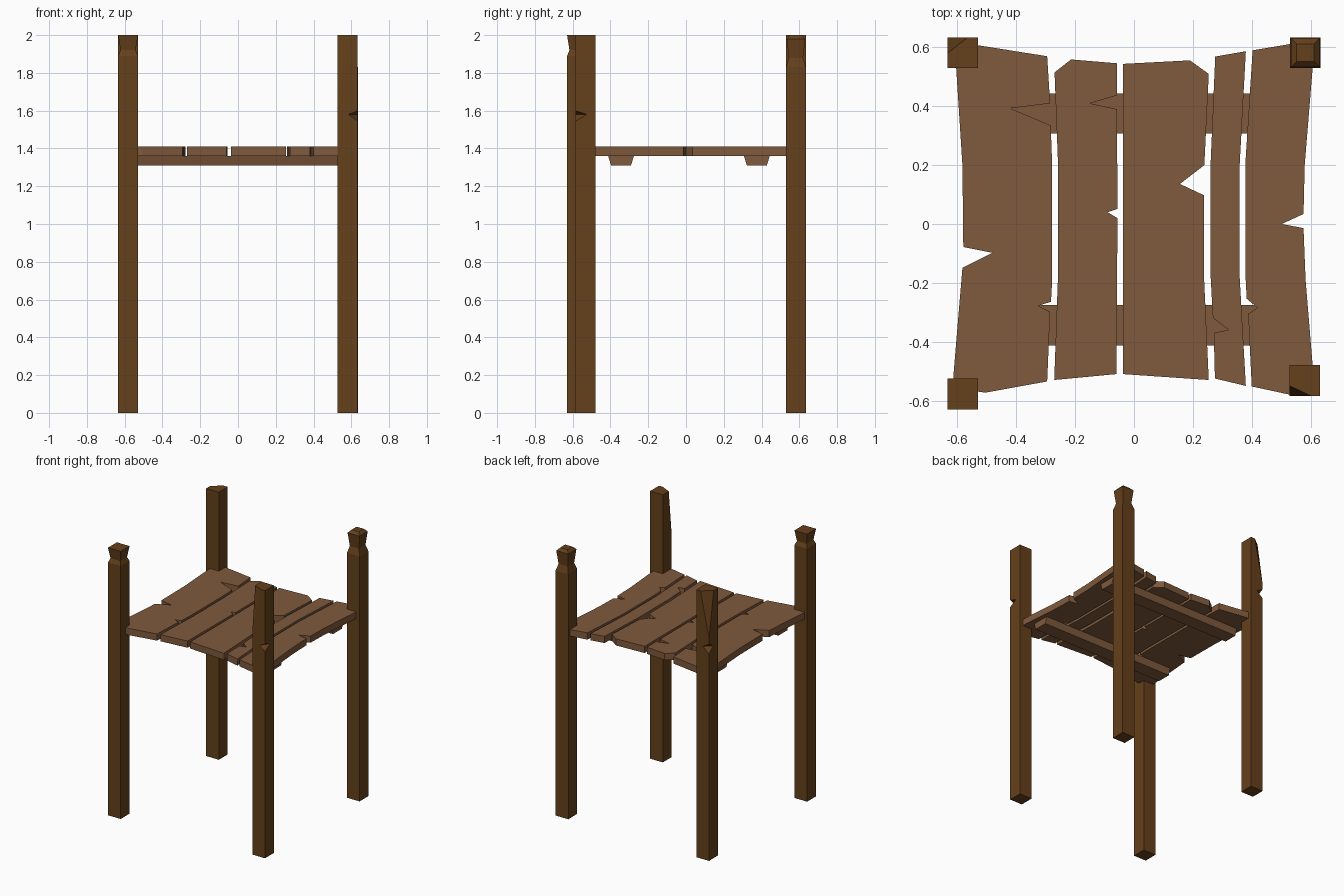
import bpy, bmesh
from mathutils import Vector

if "Cube" in bpy.data.objects:
    bpy.data.objects.remove(bpy.data.objects["Cube"])


def material(name, color):
    m = bpy.data.materials.new(name)
    m.diffuse_color = (*color, 1)
    m.use_nodes = True
    m.node_tree.nodes["Principled BSDF"].inputs["Base Color"].default_value = m.diffuse_color
    return m


dark_wood = material("dark_wood", (0.13, 0.051, 0.011))
light_wood = material("light_wood", (0.215, 0.102, 0.045))


def finish(name, bm, mat):
    bmesh.ops.recalc_face_normals(bm, faces=bm.faces)
    me = bpy.data.meshes.new(name)
    bm.to_mesh(me)
    bm.free()
    me.materials.append(mat)
    bpy.context.collection.objects.link(bpy.data.objects.new(name, me))


def loft(name, rings, mat):
    """Skin equal-length point rings and cap both ends."""
    bm = bmesh.new()
    vs = [[bm.verts.new(p) for p in ring] for ring in rings]
    n = len(vs[0])
    for a, b in zip(vs, vs[1:]):
        for i in range(n):
            j = (i + 1) % n
            bm.faces.new((a[i], a[j], b[j], b[i]))
    bm.faces.new(vs[0][::-1])
    bm.faces.new(vs[-1])
    bmesh.ops.remove_doubles(bm, verts=bm.verts, dist=1e-4)
    bmesh.ops.dissolve_limit(bm, angle_limit=0.005, verts=bm.verts, edges=bm.edges)
    finish(name, bm, mat)


def post(name, cx, cy, levels):
    """levels: (z, half width, {corner: cut lengths along its two sides})."""
    rings = []
    for z, h, cuts in levels:
        c = [Vector((cx + sx * h, cy + sy * h, z))
             for sx, sy in ((-1, -1), (1, -1), (1, 1), (-1, 1))]
        ring = []
        for i in range(4):
            a, b = cuts.get(i, (0, 0))
            ring.append(c[i] + (c[i - 1] - c[i]).normalized() * a)
            ring.append(c[i] + (c[(i + 1) % 4] - c[i]).normalized() * b)
        rings.append(ring)
    loft(name, rings, dark_wood)


# Corner posts: two with carved necks, two with split tops and a corner nick
H = 0.0525
post("front_left_post", -0.582, -0.577,
     [(0, H, {}), (1.89, H, {}), (1.92, 0.04, {}), (2, H, {})])
post("back_right_post", 0.582, 0.582,
     [(0, H, {}), (1.83, H, {}), (1.88, 0.038, {}), (1.98, 0.049, {}), (2, 0.03, {})])
post("front_right_post", 0.58, -0.532,
     [(0, H, {}), (1.545, H, {}), (1.58, H, {1: (0.047, 0.06)}), (1.60, H, {}),
      (1.66, H, {}), (2, H, {0: (0.035, 0.075)})])
post("back_left_post", -0.582, 0.582,
     [(0, H, {}), (1.545, H, {}), (1.59, H, {3: (0.05, 0.05)}), (1.62, H, {}),
      (1.66, H, {}), (2, H, {3: (0.07, 0.055)})])

# Deck planks: worn outlines with splits, extruded to one thickness
planks = {
    "left_plank": [(-.61, .62), (-.295, .57), (-.285, .41), (-.42, .393), (-.283, .335),
                   (-.278, .2), (-.278, -.19), (-.282, -.264), (-.325, -.278), (-.285, -.298),
                   (-.295, -.535), (-.505, -.573), (-.6, -.56), (-.614, -.52), (-.583, -.149),
                   (-.481, -.098), (-.58, -.078), (-.583, .2)],
    "left_middle_plank": [(-.27, .515), (-.214, .559), (-.058, .546), (-.058, .437),
                          (-.149, .41), (-.058, .39), (-.056, .051), (-.09, .04),
                          (-.056, .02), (-.06, -.51), (-.271, -.53), (-.258, -.17),
                          (-.258, .2)],
    "centre_plank": [(-.038, .544), (.19, .556), (.254, .51), (.239, .2), (.156, .136),
                     (.237, .098), (.237, -.16), (.254, -.53), (-.038, -.51)],
    "narrow_plank": [(.276, .569), (.38, .587), (.359, .2), (.359, -.18), (.38, -.55),
                     (.275, -.525), (.271, -.37), (.322, -.36), (.268, -.319),
                     (.26, -.17), (.26, .2)],
    "right_plank": [(.403, .59), (.61, .625), (.607, .53), (.58, .2), (.576, .034),
                    (.502, 0), (.576, -.014), (.583, -.19), (.607, -.48), (.6, -.575),
                    (.53, -.58), (.4, -.552), (.388, -.305), (.42, -.285), (.383, -.254),
                    (.378, -.16), (.378, .2)],
}
for name, outline in planks.items():
    loft(name, [[(x, y, z) for x, y in outline] for z in (1.36, 1.41)], light_wood)

# Cross battens under the deck, bevelled toward the bottom
for name, y in (("front_batten", -0.344), ("back_batten", 0.375)):
    loft(name, [[(sx * 0.56, y + sy * h, z)
                 for sx, sy in ((-1, -1), (1, -1), (1, 1), (-1, 1))]
                for z, h in ((1.31, 0.053), (1.36, 0.068))], light_wood)
